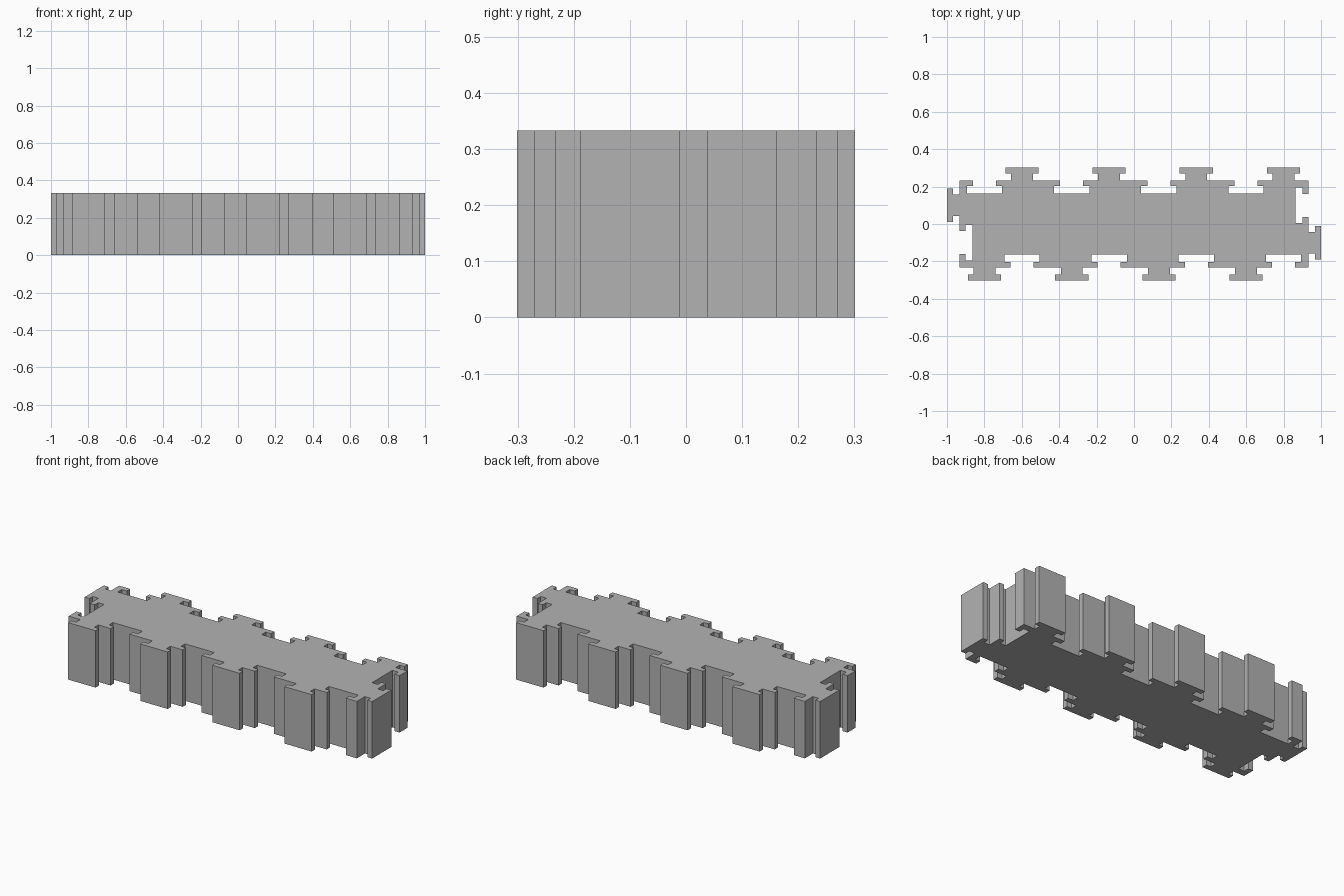
import bpy
import bmesh
from mathutils import Vector

cube = bpy.data.objects.get("Cube")
if cube:
    bpy.data.objects.remove(cube, do_unlink=True)

HEIGHT = 0.333
PITCH = 0.466          # one notch plus one tab
NOTCH_AT, TAB_AT = 0.133, 0.333


def t_shape(centre, neck, head, base, tip):
    """T outline across an edge: neck to depth base, wider head to depth tip."""
    half = [(-neck, 0), (-neck, base), (-head, base), (-head, tip)]
    other = [(-x, y) for x, y in reversed(half)]
    return [(centre + x, y) for x, y in half + other]


# One repeat of the interlocking edge: (distance along, distance outwards)
unit = [(0, 0)]
unit += t_shape(NOTCH_AT, 0.0615, 0.0945, -0.031, -0.069)
unit += t_shape(TAB_AT, 0.0585, 0.0885, 0.037, 0.068)

# Walk clockwise round the block: 4 repeats on long sides, 1 on short ends
outline = []
corner = Vector((-2 * PITCH, PITCH / 2))
direction = Vector((1, 0))
for repeats in (4, 1, 4, 1):
    outward = Vector((-direction.y, direction.x))
    for i in range(repeats):
        start = corner + direction * PITCH * i
        points = unit if i == 0 else unit[1:]
        outline += [start + direction * a + outward * o for a, o in points]
    corner = corner + direction * PITCH * repeats
    direction = Vector((direction.y, -direction.x))

# Extrude the outline into a solid block
bm = bmesh.new()
base = bm.faces.new([bm.verts.new((p.x, p.y, 0)) for p in outline])
result = bmesh.ops.extrude_face_region(bm, geom=[base], use_keep_orig=True)
top = [v for v in result["geom"] if isinstance(v, bmesh.types.BMVert)]
bmesh.ops.translate(bm, verts=top, vec=(0, 0, HEIGHT))
bmesh.ops.recalc_face_normals(bm, faces=bm.faces)
mesh = bpy.data.meshes.new("interlocking_block")
bm.to_mesh(mesh)
bm.free()

block = bpy.data.objects.new("interlocking_block", mesh)
bpy.context.collection.objects.link(block)

# Plain grey
grey = bpy.data.materials.new("plain_grey")
grey.use_nodes = True
colour = (0.45, 0.45, 0.45, 1)
grey.diffuse_color = colour
grey.node_tree.nodes["Principled BSDF"].inputs["Base Color"].default_value = colour
mesh.materials.append(grey)
